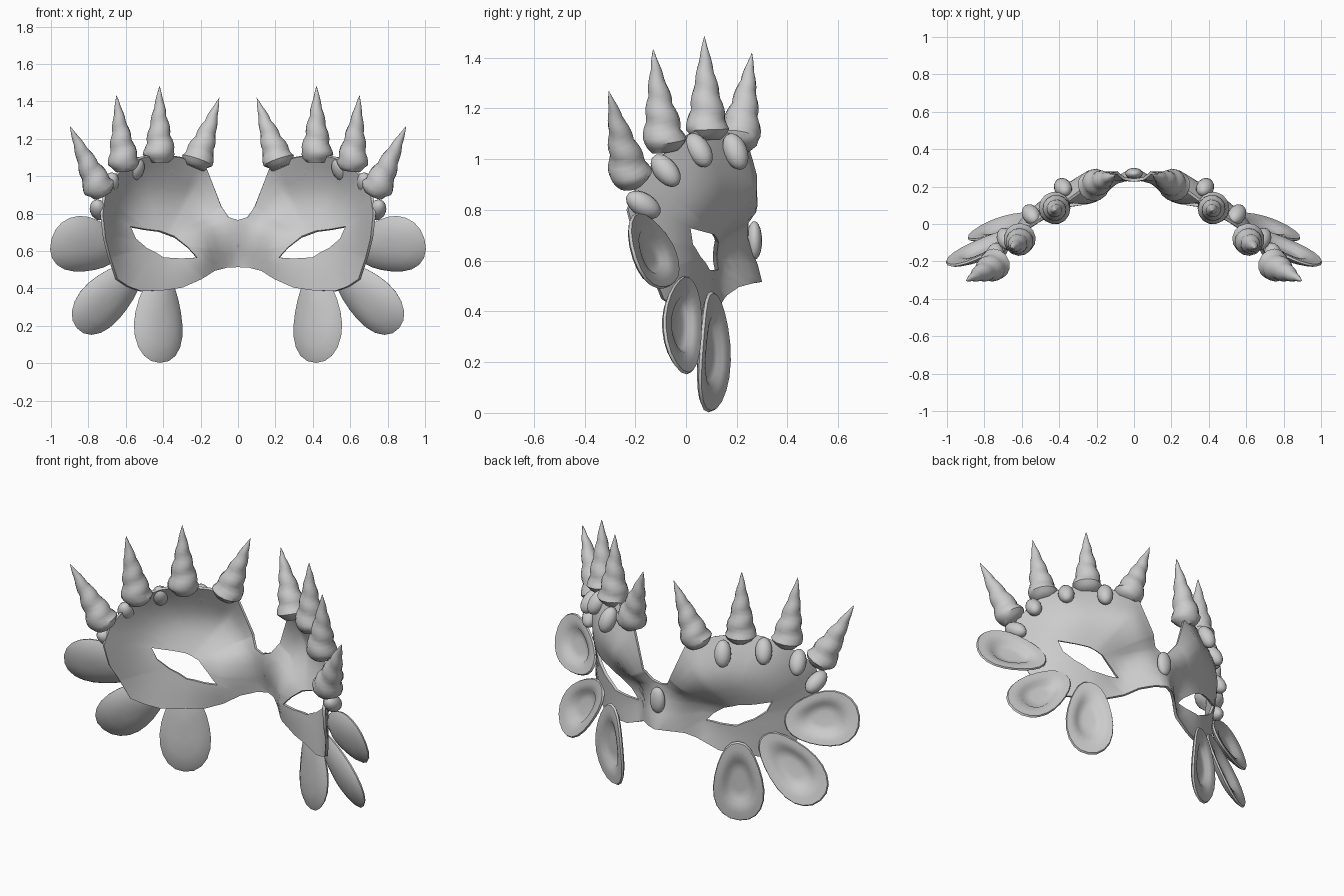
import bpy, bmesh, math
from mathutils import Vector

if "Cube" in bpy.data.objects:
    bpy.data.objects.remove(bpy.data.objects["Cube"])


def finish(name, bm, thickness=0, mirror=True):
    bmesh.ops.remove_doubles(bm, verts=bm.verts, dist=1e-5)
    bmesh.ops.recalc_face_normals(bm, faces=bm.faces)
    me = bpy.data.meshes.new(name)
    bm.to_mesh(me)
    bm.free()
    ob = bpy.data.objects.new(name, me)
    bpy.context.collection.objects.link(ob)
    if mirror:
        m = ob.modifiers.new("mirror", 'MIRROR')
        m.merge_threshold = 0.001
    if thickness:
        s = ob.modifiers.new("thickness", 'SOLIDIFY')
        s.thickness = thickness
        s.offset = 0
    bpy.ops.object.select_all(action='DESELECT')
    ob.select_set(True)
    bpy.context.view_layer.objects.active = ob
    bpy.ops.object.convert(target='MESH')
    bpy.ops.object.shade_smooth_by_angle(angle=math.radians(50))
    return ob


def skin(bm, rings):
    # quads between successive closed rings of points
    vs = [[bm.verts.new(p) for p in r] for r in rings]
    n = len(vs[0])
    for a, b in zip(vs, vs[1:]):
        for i in range(n):
            j = (i + 1) % n
            bm.faces.new((a[i], a[j], b[j], b[i]))
    return vs


def smooth_interp(xs, ys, x):
    # cubic Hermite through (xs, ys)
    x = min(max(x, xs[0]), xs[-1])
    i = max(k for k in range(len(xs) - 1) if xs[k] <= x)

    def slope(k):
        if k == 0 and xs[0] == 0:
            return 0
        a, b = max(k - 1, 0), min(k + 1, len(xs) - 1)
        return (ys[b] - ys[a]) / (xs[b] - xs[a])
    h = xs[i + 1] - xs[i]
    t = (x - xs[i]) / h
    return ((2*t**3 - 3*t*t + 1) * ys[i] + (t**3 - 2*t*t + t) * h * slope(i)
            + (3*t*t - 2*t**3) * ys[i + 1] + (t**3 - t*t) * h * slope(i + 1))


# Mask depth: rows by height, columns by distance from the centre
COLS = [0, .1, .2, .4, .6, .74]
ROWS = {.38: [.31, .25, .16, .08, -.05, -.2],
        .55: [.285, .225, .13, .085, -.03, -.21],
        .68: [.24, .22, .15, .105, -.02, -.24],
        .80: [.235, .26, .27, .16, .01, -.25],
        .89: [.25, .29, .295, .18, .02, -.245],
        1.0: [.23, .25, .25, .15, -.01, -.26],
        1.12: [.21, .22, .205, .09, -.08, -.28]}


def depth(x, z):
    return smooth_interp(list(ROWS), [smooth_interp(COLS, r, x) for r in ROWS.values()], z)


# Mask: sheet between the eye opening and the outer edge
OUTER = [(0, .515), (0, .6), (0, .69), (0, .765), (.05, .78), (.09, .84), (.165, 1.035),
         (.22, 1.065), (.3, 1.1), (.42, 1.12), (.52, 1.1), (.6, 1.06), (.67, .99), (.715, .9),
         (.73, .8), (.715, .67), (.69, .57), (.65, .45), (.59, .41), (.52, .385),
         (.4, .39), (.3, .405), (.2, .45), (.13, .495), (.06, .512)]
EYE = [(.22, .565), (.27, .62), (.34, .675), (.42, .705), (.5, .715), (.58, .73),
       (.55, .665), (.49, .615), (.44, .59), (.4, .565), (.3, .56)]
C = Vector((.4, .64))


def cast(poly, ang):
    d = Vector((math.cos(ang), math.sin(ang)))
    for i in range(len(poly)):
        a, b = Vector(poly[i]) - C, Vector(poly[(i + 1) % len(poly)]) - C
        e = b - a
        den = d.x * e.y - d.y * e.x
        if abs(den) < 1e-9:
            continue
        s = (a.x * e.y - a.y * e.x) / den
        t = (a.x * d.y - a.y * d.x) / den
        if s > 0 and -1e-6 <= t <= 1 + 1e-6:
            return C + d * s
    return C


angs = []
for ang in sorted(math.atan2(p[1] - C.y, p[0] - C.x) for p in OUTER + EYE):
    if not angs or ang - angs[-1] > .01:
        angs.append(ang)
rings = []
for k in range(8):
    ring = []
    for ang in angs:
        p = cast(EYE, ang).lerp(cast(OUTER, ang), k / 7)
        x = 0 if p.x < .001 else p.x
        ring.append((x, depth(x, p.y), p.y))
    rings.append(ring)
bm = bmesh.new()
skin(bm, rings)
finish("mask", bm, .016)


# Dished shells hanging from the outer edge
def shell(name, base, tip, width, normal, bow=0):
    base, tip = Vector(base), Vector(tip)
    L = tip - base
    N = Vector(normal)
    N = (N - L * (N.dot(L) / L.length_squared)).normalized()
    W = N.cross(L).normalized()
    n = 22

    def ring(f, d):
        out = []
        for i in range(n):
            a = 2 * math.pi * i / n
            u = .5 - .5 * math.cos(a)
            s = math.copysign(abs(math.sin(a)) ** .9, math.sin(a))
            v = s * (.76 + .33 * u) * width / 2
            wob = 1 + .02 * math.sin(3 * a + 1)
            uu = .5 + (u - .5) * f
            bend = bow * math.sin(math.pi * uu)
            out.append(base + L * uu + W * v * f * wob + N * (d + bend))
        return out
    bm = bmesh.new()
    vs = skin(bm, [ring(.25, -.03), ring(.48, -.026), ring(.58, -.006), ring(.8, .002),
                   ring(.97, .004), ring(1, -.006), ring(.9, -.02), ring(.6, -.042),
                   ring(.25, -.052)])
    bm.faces.new(vs[0])
    bm.faces.new(vs[-1])
    finish(name, bm)


shell("side_shell", (.63, -.03, .60), (1.0, -.215, .665), .325, (.5, 1, .33))
shell("corner_shell", (.53, .028, .52), (.865, -.04, .19), .30, (.43, 1, .31))
shell("lower_shell", (.42, .105, .48), (.42, .095, .002), .30, (.45, 1, 0), .02)


# Spiral horn shells along the top edge
def horn(name, base, tip):
    base, tip = Vector(base), Vector(tip)
    L = tip - base
    rot = L.to_track_quat('Z', 'Y')
    n, m = 14, 20
    rings = []
    for k in range(m):
        t = k / m
        ring = []
        for i in range(n):
            a = 2 * math.pi * i / n
            whorl = (t * 4.2 + i / n) % 1
            r = .092 * (1 - t) ** .92 * (.88 + .2 * math.sin(math.pi * whorl) ** .7)
            r *= min(1, .55 + t * 5)
            ring.append(base + rot @ Vector((r * math.cos(a), r * math.sin(a), t * L.length)))
        rings.append(ring)
    bm = bmesh.new()
    vs = skin(bm, rings)
    bm.faces.new(vs[0])
    top = bm.verts.new(tip)
    for i in range(n):
        bm.faces.new((vs[-1][i], vs[-1][(i + 1) % n], top))
    finish(name, bm)


horn("inner_horn", (.23, .205, 1.045), (.10, .26, 1.42))
horn("crown_horn", (.42, .085, 1.075), (.42, .072, 1.485))
horn("outer_horn", (.605, -.08, 1.03), (.65, -.13, 1.435))
horn("side_horn", (.725, -.21, .90), (.90, -.305, 1.27))


# Oval pearls between the horns and on the bridge
def pearl(name, centre, axis, depth=.047, mirror=True):
    bm = bmesh.new()
    bmesh.ops.create_uvsphere(bm, u_segments=14, v_segments=10, radius=1)
    rot = Vector(axis).to_track_quat('Z', 'Y')
    for v in bm.verts:
        v.co = Vector(centre) + rot @ Vector((v.co.x * .047, v.co.y * depth, v.co.z * .076))
    finish(name, bm, 0, mirror)


pearl("pearl_inner", (.38, .195, 1.03), (.03, .05, -.13))
pearl("pearl_crown", (.55, .05, 1.035), (.05, .08, -.13))
pearl("pearl_outer", (.685, -.08, .955), (.04, .09, -.11))
pearl("pearl_side", (.745, -.168, .82), (-.03, .13, -.08))
pearl("pearl_bridge", (0, .27, .68), (0, .01, -1), .03, False)
